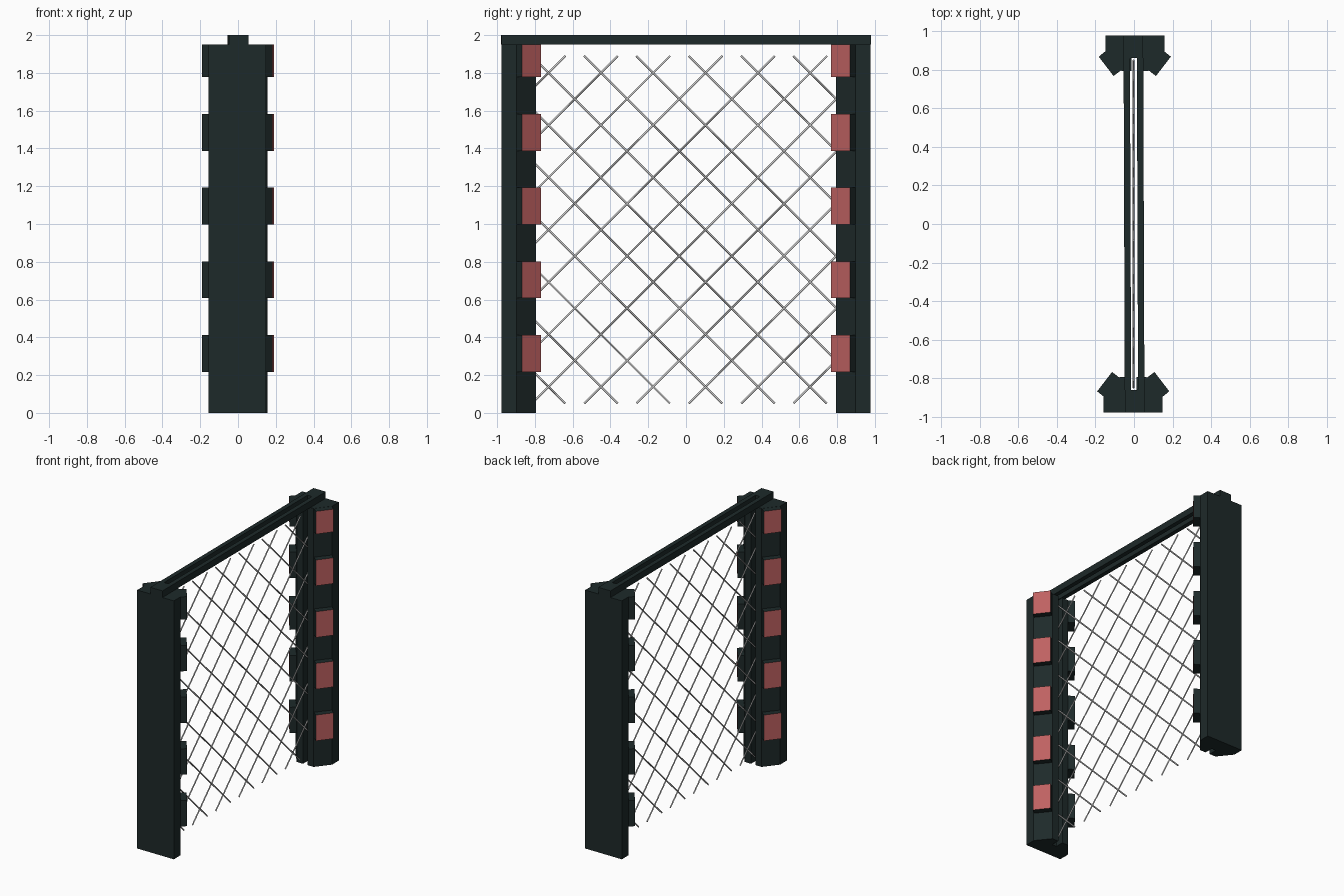
import bpy, bmesh, math

cube = bpy.data.objects.get("Cube")
if cube:
    bpy.data.objects.remove(cube, do_unlink=True)


def material(name, color):
    m = bpy.data.materials.new(name)
    m.use_nodes = True
    m.diffuse_color = color
    m.node_tree.nodes["Principled BSDF"].inputs["Base Color"].default_value = color
    return m


dark = material("dark_green_metal", (0.0125, 0.0225, 0.0225, 1))
red = material("red_panel", (0.52, 0.12, 0.12, 1))
steel = material("steel_wire", (0.6, 0.6, 0.6, 1))


def finish(name, bm, mats):
    """Turn the built mesh into an object with its materials."""
    bmesh.ops.recalc_face_normals(bm, faces=bm.faces)
    mesh = bpy.data.meshes.new(name)
    bm.to_mesh(mesh)
    bm.free()
    for m in mats:
        mesh.materials.append(m)
    obj = bpy.data.objects.new(name, mesh)
    bpy.context.collection.objects.link(obj)
    return obj


def prism(bm, outline, z0, z1):
    """Extrude a plan outline between two heights; return its side faces."""
    low = [bm.verts.new((x, y, z0)) for x, y in outline]
    high = [bm.verts.new((x, y, z1)) for x, y in outline]
    bm.faces.new(low)
    bm.faces.new(high)
    n = len(outline)
    return [bm.faces.new((low[i], low[(i + 1) % n], high[(i + 1) % n], high[i]))
            for i in range(n)]


POST_TOP, TOP, END, SLOT, SLOT_END, RAIL = 1.95, 2.0, 0.978, 0.018, 0.86, 0.051

# Posts: chamfered inner corners and a slot that holds the mesh
half = [(0.153, END), (0.153, 0.898), (0.07, 0.795), (SLOT, 0.795), (SLOT, SLOT_END)]
post_plan = half + [(-x, y) for x, y in reversed(half)]
# Panel block sitting on the chamfer; its first edge is the coloured face
block_plan = [(0.187, 0.868), (0.11, 0.768), (0.068, 0.8), (0.148, 0.9)]

for side, label in ((1, "back"), (-1, "front")):
    shift = 0.004 * side
    bm = bmesh.new()
    prism(bm, [(x + shift, y * side) for x, y in post_plan], 0, POST_TOP)
    finish(label + "_post", bm, [dark])

    for sx, hand in ((1, "left"), (-1, "right")):
        bm = bmesh.new()
        for i in range(5):
            z = 0.217 + 0.39 * i
            plan = [(x * sx + shift, y * side) for x, y in block_plan]
            faces = prism(bm, plan, z, min(z + 0.195, POST_TOP - 0.001))
            faces[0].material_index = 1
        finish(f"{label}_{hand}_panels", bm, [dark, red])

# Top rail: two strips with a slot between, joined by solid ends
bm = bmesh.new()
for s in (1, -1):
    prism(bm, [(s * SLOT, -SLOT_END), (s * RAIL, -SLOT_END),
               (s * RAIL, SLOT_END), (s * SLOT, SLOT_END)], POST_TOP, TOP)
    prism(bm, [(-RAIL, s * SLOT_END), (RAIL, s * SLOT_END),
               (RAIL, s * END), (-RAIL, s * END)], POST_TOP, TOP)
rail = finish("top_rail", bm, [dark])
rail.rotation_euler.z = math.radians(0.2)

# Diagonal wire mesh clipped to a rectangle
Y, Z0, Z1, STEP = 0.85, 0.05, 1.89, 0.277
net = bpy.data.curves.new("wire_mesh", "CURVE")
net.dimensions = "3D"
net.bevel_depth = 0.0055
net.bevel_resolution = 0
net.use_fill_caps = True
net.materials.append(steel)
for slope in (1, -1):
    for k in range(-12, 13):
        # Each wire follows y = start + slope * z
        start = -0.035 + k * STEP
        crossings = sorted(((-Y - start) * slope, (Y - start) * slope))
        za, zb = max(Z0, crossings[0]), min(Z1, crossings[1])
        if zb - za < 0.02:
            continue
        wire = net.splines.new("POLY")
        wire.points.add(1)
        for point, z in zip(wire.points, (za, zb)):
            point.co = (-0.003, start + slope * z, z, 1)
bpy.context.collection.objects.link(bpy.data.objects.new("wire_mesh", net))
